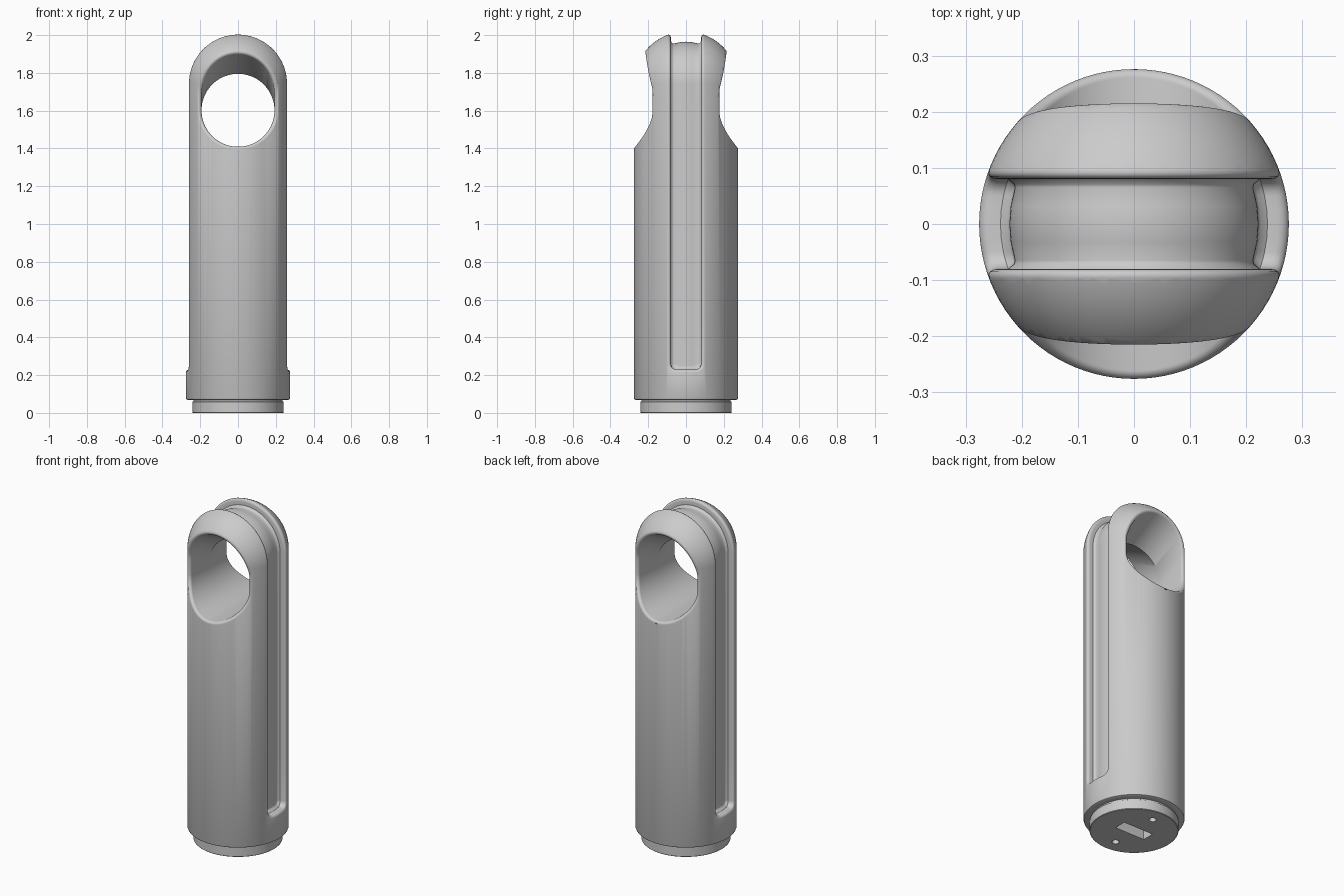
import bpy, bmesh
from math import sin, cos, pi, sqrt, hypot, atan2, tan
from mathutils import Vector

if "Cube" in bpy.data.objects:
    bpy.data.objects.remove(bpy.data.objects["Cube"])

R, DOME_Z = 0.276, 1.743          # body radius, centre height of the dome
SEG = 96


def finish(name, bm):
    bmesh.ops.remove_doubles(bm, verts=bm.verts, dist=1e-6)
    bmesh.ops.recalc_face_normals(bm, faces=bm.faces)
    mesh = bpy.data.meshes.new(name)
    bm.to_mesh(mesh)
    bm.free()
    ob = bpy.data.objects.new(name, mesh)
    bpy.context.collection.objects.link(ob)
    return ob


def loft(name, rings, start, end):
    """Skin a stack of closed rings, closed by a point at each end."""
    bm = bmesh.new()
    vr = [[bm.verts.new(p) for p in ring] for ring in rings]
    n = len(vr[0])
    for a, b in zip(vr, vr[1:]):
        for i in range(n):
            j = (i + 1) % n
            bm.faces.new((a[i], a[j], b[j], b[i]))
    for ring, tip in ((vr[0], start), (vr[-1], end)):
        v = bm.verts.new(tip)
        for i in range(n):
            bm.faces.new((ring[i], ring[(i + 1) % n], v))
    return finish(name, bm)


# Body: turned profile with base plug, chamfered shoulder and dome
profile = [(0.239, 0), (0.242, 0.003), (0.242, 0.058), (0.236, 0.062),
           (0.236, 0.069), (0.267, 0.069), (0.273, 0.072), (0.276, 0.079)]
profile += [(R * cos(a), DOME_Z + R * sin(a))
            for a in (pi / 2 * k / 24 for k in range(24))]
body = loft("handle_body",
            [[(r * cos(2 * pi * i / SEG), r * sin(2 * pi * i / SEG), z)
              for i in range(SEG)] for r, z in profile],
            (0, 0, 0), (0, 0, DOME_Z + R))


# Through hole: two rising slots meeting at y = 0, with a rounded rim
HOLE_R, HOLE_Z, SLOPE, FILLET = 0.193, 1.602, 0.5, 0.015


def surface(p):
    """Depth below the plain body surface, and its outward normal."""
    n = Vector((p.x, p.y, max(0, p.z - DOME_Z)))
    return R - n.length, n.normalized()


def hole_line(t, upper, sgn):
    slope = SLOPE if upper else 0

    def wall(y):
        return Vector((HOLE_R * cos(t), sgn * y,
                       HOLE_Z + HOLE_R * sin(t) + slope * y))
    lo, hi = 0.0, 0.5
    for _ in range(40):
        mid = (lo + hi) / 2
        if surface(wall(mid))[0] > 0:
            lo = mid
        else:
            hi = mid
    corner = wall(lo)
    n = surface(corner)[1]
    along = Vector((0, sgn, slope)).normalized()
    side = Vector((cos(t), 0, sin(t)))
    side = (side - along * side.dot(along)).normalized()
    turn = atan2(n.dot(along), -n.dot(side))
    begin = corner - along * FILLET * tan(turn / 2)
    pts = [wall(0)]
    for k in range(9):
        f = turn * k / 8
        pts.append(begin + along * FILLET * sin(f) + side * FILLET * (1 - cos(f)))
    pts.append(pts[-1] + n * 0.1)
    return pts


angles = [(pi * k / 48, True) for k in range(49)]
angles += [(pi + pi * k / 48, False) for k in range(49)]
lines = []
for t, up in angles:
    lines.append(hole_line(t, up, -1)[:0:-1] + hole_line(t, up, 1))
hole = loft("hole_cutter", [list(ring) for ring in zip(*lines)],
            (0, -0.6, 1.65), (0, 0.6, 1.65))


# Cord groove: runs up one side, over the dome and down the other
def groove_point(s, y, rad):
    """s < 0 right side height below dome, 0..pi over dome, > pi left side."""
    r = sqrt(rad * rad - y * y)
    if s < 0:
        return (r, y, DOME_Z + s)
    if s > pi:
        return (-r, y, DOME_Z - (s - pi))
    return (r * cos(s), y, DOME_Z + r * sin(s))


def groove_grid(half, rad):
    c = half - 0.05                              # corner radius
    foot = 0.26 - DOME_Z
    start = [(foot - c * cos(a), 0.05 + c * sin(a))
             for a in (pi / 2 * k / 6 for k in range(7))]
    start += [(foot * (1 - k / 6), half) for k in range(1, 6)]
    over = [(pi * k / 56, half) for k in range(57)]
    stations = start + over + [(pi - s, w) for s, w in reversed(start)]
    return [[groove_point(s, w * u, rad) for u in (-1, -0.5, 0, 0.5, 1)]
            for s, w in stations]


levels = [(0.065, 0.222), (0.071, 0.2255), (0.08, 0.238), (0.0801, 0.256),
          (0.0815, 0.264), (0.085, 0.2705), (0.090, 0.2745),
          (0.098, 0.2765), (0.0981, 0.34)]
bm = bmesh.new()
grids = [[[bm.verts.new(p) for p in row] for row in groove_grid(h, r)]
         for h, r in levels]
for g in (grids[0], grids[-1]):
    for a, b in zip(g, g[1:]):
        for k in range(4):
            bm.faces.new((a[k], a[k + 1], b[k + 1], b[k]))
loops = [g[0] + [row[-1] for row in g[1:-1]] + g[-1][::-1]
         + [row[0] for row in g[-2:0:-1]] for g in grids]
for a, b in zip(loops, loops[1:]):
    for i in range(len(a)):
        j = (i + 1) % len(a)
        bm.faces.new((a[i], a[j], b[j], b[i]))
groove = finish("groove_cutter", bm)

# Base: rectangular socket and two small screw holes
bm = bmesh.new()
bmesh.ops.create_cube(bm, size=1)
bmesh.ops.scale(bm, verts=bm.verts, vec=(0.2, 0.074, 0.3))
socket = finish("socket_cutter", bm)
cutters = [groove, hole, socket]
for y in (-0.157, 0.157):
    bm = bmesh.new()
    bmesh.ops.create_cone(bm, cap_ends=True, segments=24,
                          radius1=0.02, radius2=0.02, depth=0.2)
    bmesh.ops.translate(bm, verts=bm.verts, vec=(0, y, 0))
    cutters.append(finish("screw_hole_cutter", bm))

# Cut everything out of the body and clean up
bpy.context.view_layer.objects.active = body
body.select_set(True)
for cutter in cutters:
    cutter.hide_render = True
    mod = body.modifiers.new(cutter.name, 'BOOLEAN')
    mod.operation = 'DIFFERENCE'
    mod.solver = 'EXACT'
    mod.object = cutter
    bpy.ops.object.modifier_apply(modifier=mod.name)
    bpy.data.objects.remove(cutter)
bpy.ops.object.shade_smooth_by_angle(angle=0.6)
